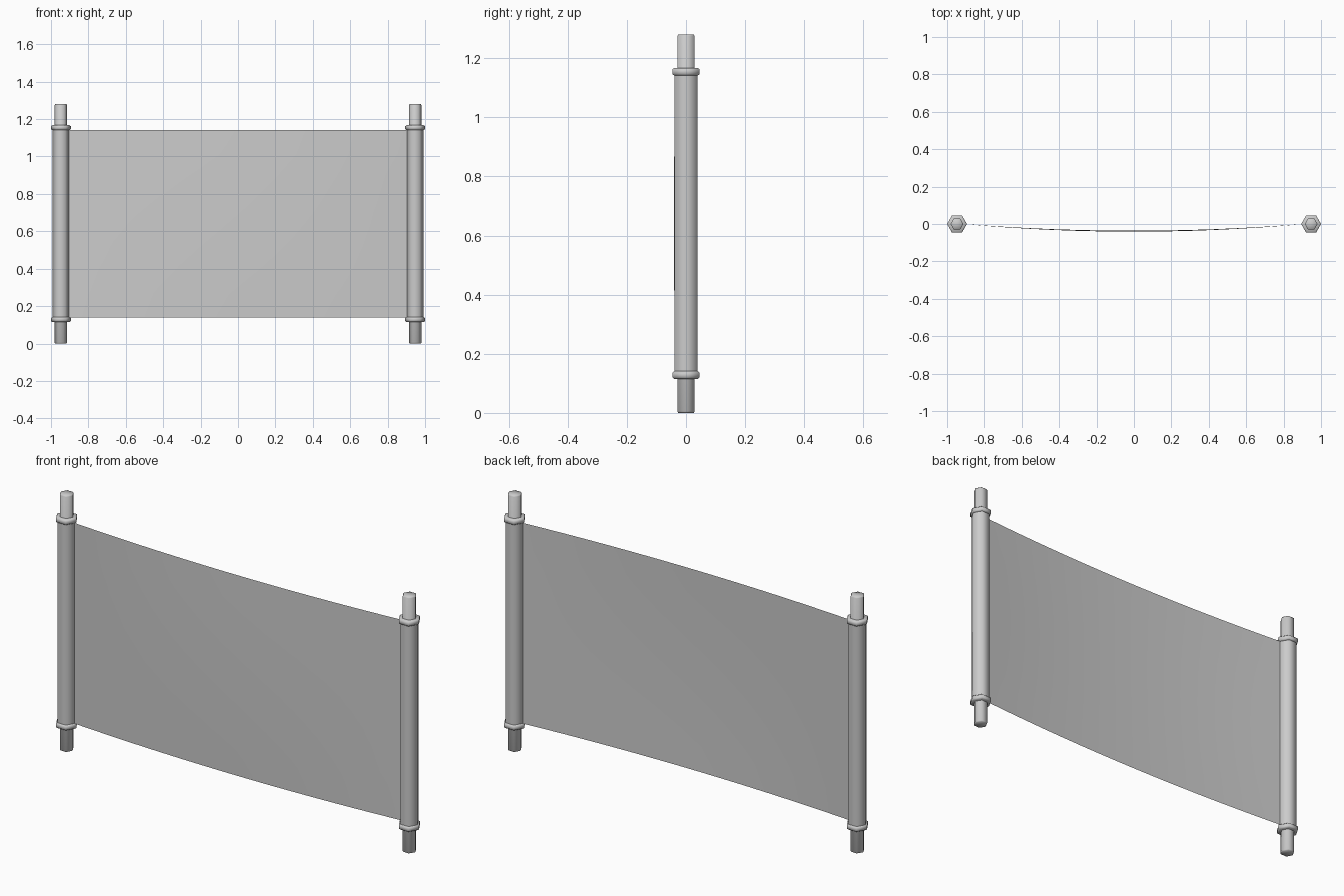
import bpy, bmesh, math

cube = bpy.data.objects.get("Cube")
if cube:
    bpy.data.objects.remove(cube, do_unlink=True)

# Plain grey for the whole banner
grey = bpy.data.materials.new("light_grey")
grey.use_nodes = True
colour = (0.6, 0.6, 0.6, 1)
grey.diffuse_color = colour
grey.node_tree.nodes["Principled BSDF"].inputs["Base Color"].default_value = colour


def finish(name, bm, angle):
    bmesh.ops.recalc_face_normals(bm, faces=bm.faces)
    mesh = bpy.data.meshes.new(name)
    bm.to_mesh(mesh)
    bm.free()
    mesh.materials.append(grey)
    obj = bpy.data.objects.new(name, mesh)
    bpy.context.collection.objects.link(obj)
    bpy.ops.object.select_all(action="DESELECT")
    obj.select_set(True)
    bpy.context.view_layer.objects.active = obj
    bpy.ops.object.shade_smooth_by_angle(angle=math.radians(angle))
    return obj


def hex_lathe(name, x, profile):
    """Six-sided turned part from (radius, height) points, capped at both ends."""
    bm = bmesh.new()
    rings = []
    for r, z in profile:
        rings.append([bm.verts.new((x + r * math.cos(i * math.pi / 3),
                                    r * math.sin(i * math.pi / 3), z))
                      for i in range(6)])
    for a, b in zip(rings, rings[1:]):
        for i in range(6):
            j = (i + 1) % 6
            bm.faces.new((a[i], a[j], b[j], b[i]))
    bm.faces.new(rings[0])
    bm.faces.new(rings[-1])
    return finish(name, bm, 65)


HEIGHT = 1.28
POLE_X = 0.947
LOW, HIGH = 0.14, 1.142

for side, x in (("left", POLE_X), ("right", -POLE_X)):
    # Thin rod showing at both ends, with chamfered tips
    hex_lathe(side + "_rod", x, [(0.030, 0), (0.034, 0.005),
                                 (0.034, HEIGHT - 0.005), (0.030, HEIGHT)])
    # Thicker roll between the collars
    hex_lathe(side + "_roll", x, [(0.045, 0.125), (0.045, HEIGHT - 0.125)])
    # Rounded collars
    for end, z in (("bottom", 0.128), ("top", HEIGHT - 0.126)):
        hex_lathe(side + "_" + end + "_collar", x,
                  [(0.046, z - 0.013), (0.053, z - 0.008),
                   (0.053, z + 0.008), (0.046, z + 0.013)])

# Cloth sheet bowed gently forward, slightly fuller at mid height
COLS, ROWS = 15, 8
bm = bmesh.new()
bmesh.ops.create_grid(bm, x_segments=COLS, y_segments=ROWS, size=1)
for v in bm.verts:
    u, w = v.co.x, v.co.y
    bow = (0.036 + 0.005 * (1 - w * w)) * (1 - u * u)
    v.co = (u * 0.91, -bow, (LOW + HIGH) / 2 + w * (HIGH - LOW) / 2)
finish("cloth_sheet", bm, 60)
